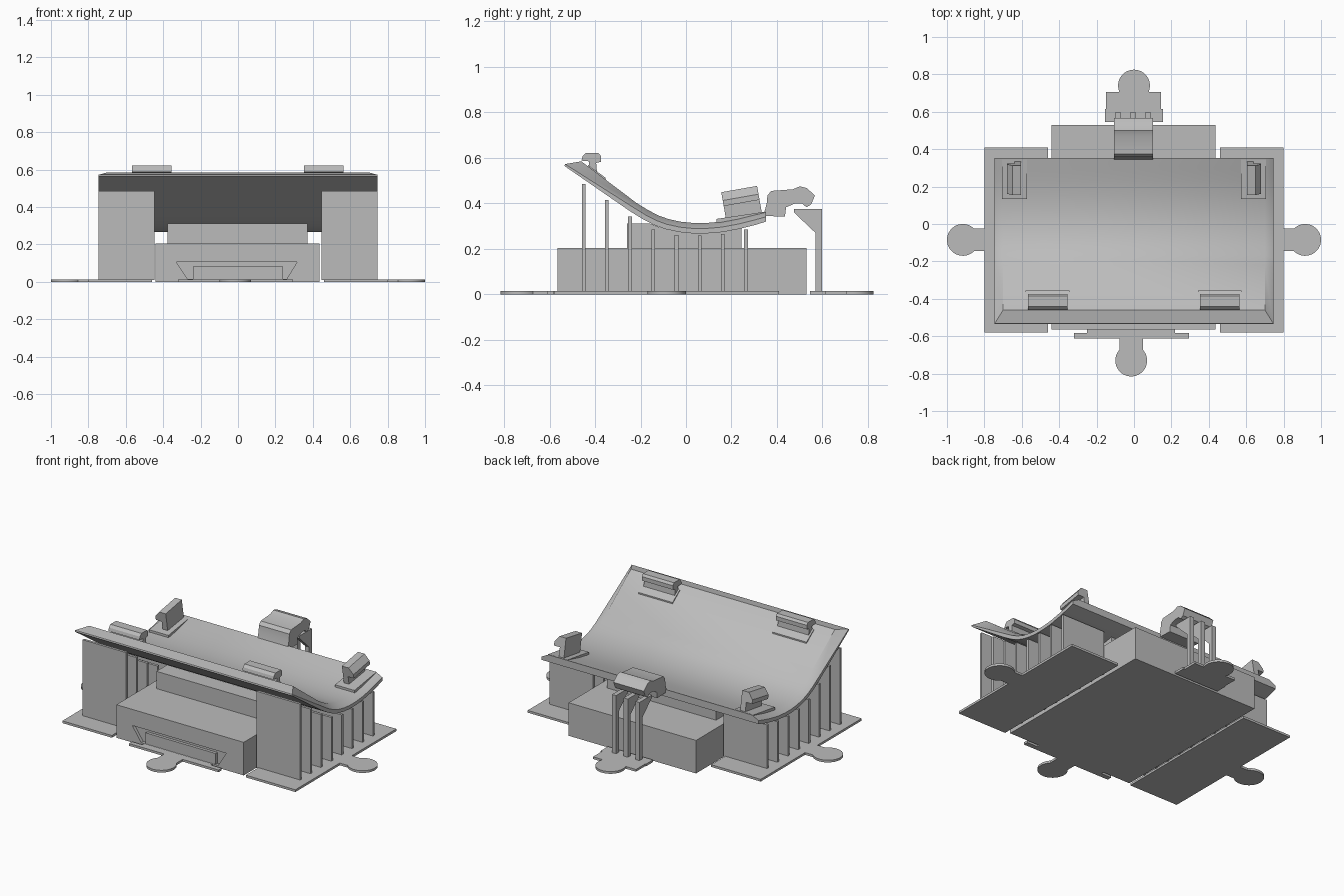
import bpy, bmesh, math
from mathutils import Matrix, Vector

if "Cube" in bpy.data.objects:
    bpy.data.objects.remove(bpy.data.objects["Cube"])

grey = bpy.data.materials.new("light_grey")
grey.diffuse_color = (0.5, 0.5, 0.5, 1)
grey.use_nodes = True
grey.node_tree.nodes["Principled BSDF"].inputs["Base Color"].default_value = grey.diffuse_color


def finish(name, bm):
    bmesh.ops.recalc_face_normals(bm, faces=bm.faces)
    me = bpy.data.meshes.new(name)
    bm.to_mesh(me)
    bm.free()
    me.materials.append(grey)
    ob = bpy.data.objects.new(name, me)
    bpy.context.collection.objects.link(ob)
    return ob


def prism(name, axis, pts, a, b, matrix=None):
    """Extrude a 2D outline along an axis from a to b."""
    place = {"X": lambda p, t: (t, p[0], p[1]),
             "Y": lambda p, t: (p[0], t, p[1]),
             "Z": lambda p, t: (p[0], p[1], t)}[axis]
    bm = bmesh.new()
    low = [bm.verts.new(place(p, a)) for p in pts]
    high = [bm.verts.new(place(p, b)) for p in pts]
    bm.faces.new(low)
    bm.faces.new(high)
    n = len(pts)
    for i in range(n):
        j = (i + 1) % n
        bm.faces.new((low[i], low[j], high[j], high[i]))
    if matrix:
        bm.transform(matrix)
    return finish(name, bm)


def box(name, x0, x1, y0, y1, z0, z1):
    return prism(name, "Z", [(x0, y0), (x1, y0), (x1, y1), (x0, y1)], z0, z1)


def smooth(ob):
    bpy.ops.object.select_all(action="DESELECT")
    ob.select_set(True)
    bpy.context.view_layer.objects.active = ob
    bpy.ops.object.shade_smooth_by_angle(angle=math.radians(30))


def tab(name, x, y, angle, half, length, r=0.085, t=0.014):
    """Round pull tab with a straight neck, pointing along angle."""
    a = math.pi - math.asin(half / r)
    pts = [(r * math.cos(-a + 2 * a * i / 32), r * math.sin(-a + 2 * a * i / 32))
           for i in range(33)]
    pts += [(-length, half), (-length, -half)]
    m = Matrix.Translation((x, y, 0)) @ Matrix.Rotation(angle, 4, "Z")
    smooth(prism(name, "Z", pts, 0, t, m))


# Curved tray with a chamfered rim
under = [(-.535, .565), (-.245, .365), (-.19, .331), (-.14, .305), (-.09, .287),
         (-.03, .274), (.03, .268), (.09, .268), (.16, .274), (.24, .289),
         (.30, .304), (.352, .32)]
bm = bmesh.new()
rings = []
last = len(under) - 1
for i, p in enumerate(under):
    d = Vector(under[min(i + 1, last)]) - Vector(under[max(i - 1, 0)])
    nrm = Vector((-d.y, d.x)).normalized()
    low = Vector(p)
    mid = low + nrm * 0.022
    top = low + nrm * 0.046
    if i == 0:
        mid, top = low + Vector((0.003, 0.008)), Vector((-.46, .585))
    if i == last:
        mid.x = top.x = low.x
    rings.append([bm.verts.new((x, q.x, q.y)) for x, q in
                  ((-.745, low), (.745, low), (.745, mid), (.70, top), (-.70, top), (-.745, mid))])
for r0, r1 in zip(rings, rings[1:]):
    for k in range(6):
        j = (k + 1) % 6
        bm.faces.new((r0[k], r0[j], r1[j], r1[k]))
bm.faces.new(rings[-1])
r = rings[0]
bm.faces.new((r[0], r[1], r[2], r[5]))
bm.faces.new((r[5], r[2], r[3], r[4]))
smooth(finish("tray", bm))

# Central block with a shallow recess in its front
block = box("center_block", -.44, .435, -.565, .53, 0, .205)
cutter = prism("recess_cutter", "Y",
               [(-.33, .105), (.315, .105), (.26, .015), (-.27, .015)], -.60, -.545)
cutter.hide_render = True
mod = block.modifiers.new("recess", "BOOLEAN")
mod.operation, mod.solver, mod.object = "DIFFERENCE", "EXACT", cutter
bpy.context.view_layer.objects.active = block
bpy.ops.object.modifier_apply(modifier=mod.name)
bpy.data.objects.remove(cutter)
box("recess_panel", -.24, .24, -.563, -.54, .01, .083)

# Upper block reaching the tray
prism("upper_block", "X", [(-.26, .2), (.245, .2), (.245, .298), (-.12, .296),
                           (-.16, .312), (-.26, .312)], -.378, .372)

# Front tongue and tab
box("front_tongue", -.25, .22, -.585, -.555, 0, .014)
box("front_bar", -.32, .295, -.612, -.582, 0, .014)
tab("front_tab", -.015, -.73, -math.pi / 2, .063, .14)

# Rear foot and tab
box("rear_foot", -.15, .145, .61, .705, 0, .014)
box("rear_foot_wide", -.155, .155, .545, .615, 0, .014)
tab("rear_tab", 0, .74, math.pi / 2, .08, .06)

# Side plates, tabs and rows of support walls
walls = [.485, .415, .342, .285, .262, .258, .265, .285]
for s, side in ((-1, "left"), (1, "right")):
    x0, x1 = sorted((s * .46, s * .80))
    box(side + "_plate", x0, x1, -.58, .41, 0, .014)
    tab(side + "_tab", s * .915, -.085, 0 if s > 0 else math.pi, .06, .13)
    x0, x1 = sorted((s * .447, s * .747))
    for i, h in enumerate(walls):
        y = -.45 + i * .102
        box(side + "_support_wall", x0, x1, y - .008, y + .008, .01, h)

# Rear clip on the tray and the three props under it
smooth(prism("rear_clip", "X", [(.34, .345), (.355, .40), (.358, .435), (.375, .455),
                                (.47, .462), (.50, .475), (.53, .468), (.567, .435),
                                (.55, .395), (.53, .383), (.51, .40), (.48, .40),
                                (.44, .383), (.435, .342)], -.107, .102))
for x in (-.085, -.005, .075):
    prism("clip_prop", "X", [(.475, .375), (.598, .375), (.598, .01), (.57, .01),
                             (.57, .27), (.475, .36)], x - .014, x + .014)

# Tilted side hooks near the rear corners, each on a thin pad
tilt = Matrix.Translation((0, .255, .343)) @ Matrix.Rotation(math.radians(10), 4, "X")
hook = [(.605, -.02), (.64, -.02), (.64, .06), (.68, .06), (.68, .085), (.65, .122), (.605, .122)]
for s, side in ((-1, "left"), (1, "right")):
    prism(side + "_hook", "Y", [(s * x, z) for x, z in hook], -.08, .08, tilt)
    a, b = sorted((s * .572, s * .705))
    prism(side + "_hook_pad", "X", [(.135, .31), (.345, .345), (.345, .363), (.135, .332)], a, b)

# Front hooks along the raised tray edge, each on a thin pad
hook = [(-.46, .588), (-.455, .607), (-.44, .622), (-.385, .622), (-.374, .608), (-.374, .583),
        (-.395, .578), (-.39, .52), (-.43, .545), (-.425, .585)]
for x0, x1, side in ((-.568, -.355, "left"), (.352, .565, "right")):
    prism(side + "_front_hook", "X", hook, x0, x1)
    prism(side + "_front_pad", "X", [(-.43, .55), (-.355, .499), (-.355, .514), (-.43, .568)],
          x0 - .011, x1 + .011)
